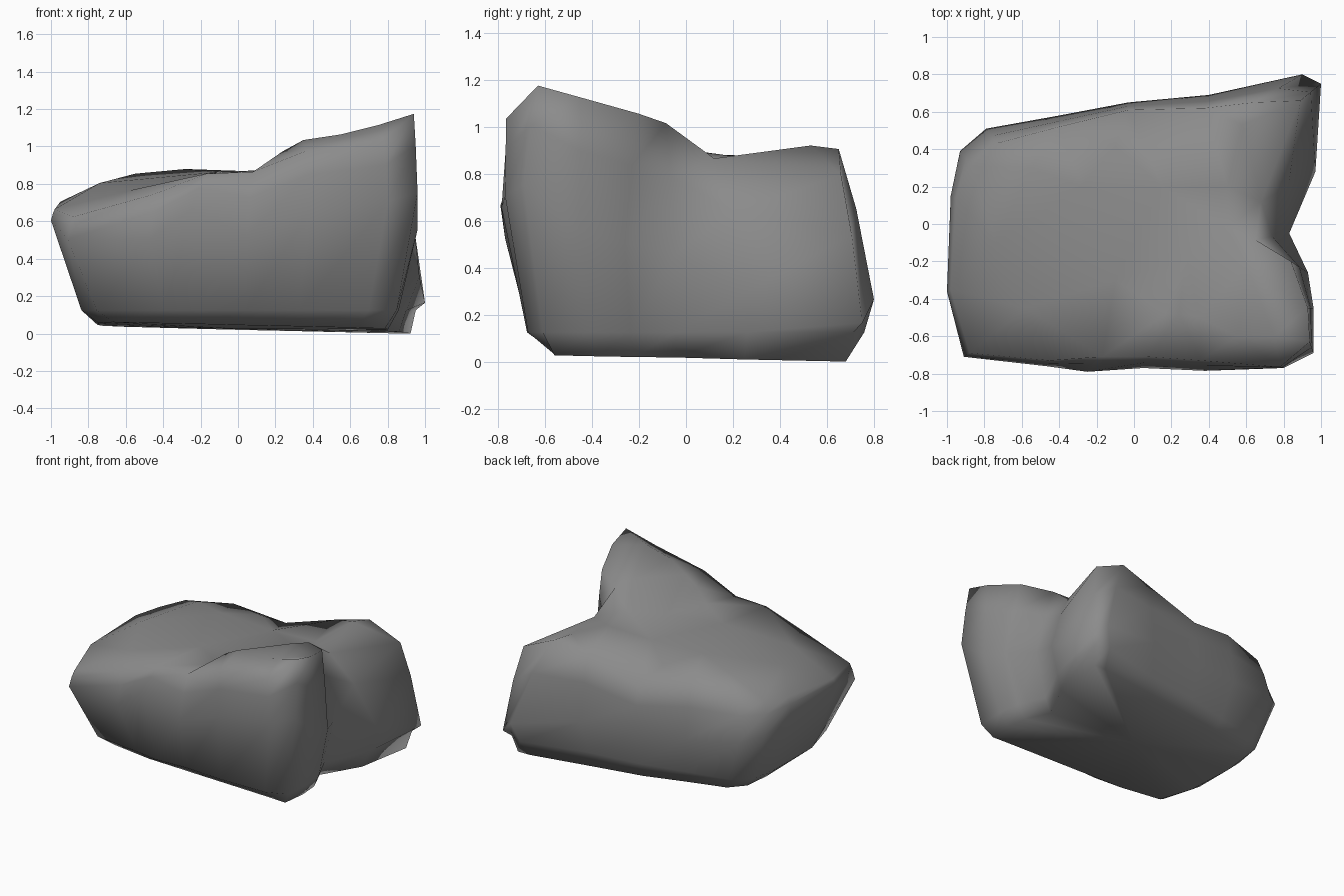
import bpy, bmesh
from mathutils import Vector
from mathutils.geometry import delaunay_2d_cdt

if "Cube" in bpy.data.objects:
    bpy.data.objects.remove(bpy.data.objects["Cube"])

# Columns around the rock: widest point (x, y, z), then top rim point (x, y, z)
columns = [
    (-.91, -.71, .50, -.88, -.69, .62), (-.47, -.76, .50, -.45, -.73, .74),
    (-.25, -.79, .66, -.17, -.71, .85), (.05, -.77, .52, .08, -.71, .86),
    (.38, -.785, .65, .36, -.73, .97), (.80, -.77, .70, .78, -.765, 1.03),
    (.96, -.69, .75, .94, -.63, 1.17), (.96, -.45, .55, .93, -.45, 1.12),
    (.93, -.26, .50, .84, -.20, 1.05), (.83, -.05, .45, .65, -.085, 1.01),
    (.97, .28, .30, .68, .12, .86), (1.0, .75, .16, .89, .66, .79),
    (.90, .80, .26, .64, .65, .90), (.40, .69, .36, .38, .62, .84),
    (-.03, .65, .38, -.03, .61, .71), (-.40, .58, .40, -.40, .52, .79),
    (-.79, .51, .45, -.74, .43, .76), (-.93, .39, .50, -.87, .31, .72),
    (-.98, .15, .58, -.95, .14, .70), (-1.0, -.36, .60, -.98, -.35, .66),
]
# Bumps on the top: front right hump, valley, back plateau, left ridge
bumps = [
    (.17, -.48, .87), (.24, -.48, .97), (.35, -.50, 1.03), (.55, -.60, 1.06),
    (.75, -.60, 1.11), (.60, -.22, 1.04), (.50, -.02, .90), (.28, -.18, .87),
    (-.28, .20, .875), (-.10, -.30, .86), (-.74, -.10, .80), (-.58, -.45, .76),
    (.15, .20, .86), (.50, .20, .87), (.58, .53, .915), (-.55, .30, .85),
    (-.10, .42, .82),
]


def ring_points(col):
    """Points of one column from the underside up to the rim."""
    x, y, z, rx, ry, rz = col
    s = x + y
    k = .80 + (.07 if s > 0 else .04) * s
    low = k + .36 * (1 - k)
    wide, rim = Vector((x, y, z)), Vector((rx, ry, rz))
    upper = wide.lerp(rim, .5)
    upper.z = z + (rz - z) * .6
    yb = max(-.56, min(.68, y * k))
    return [Vector((x * k, yb, .027 - .018 * s)),
            Vector((x * low, y * low, .12)), wide, upper, rim]


bm = bmesh.new()
# Side walls
rings = [[bm.verts.new(p) for p in ring_points(c)] for c in columns]
n = len(rings)
for i in range(n):
    a, b = rings[i], rings[(i + 1) % n]
    for j in range(4):
        bm.faces.new((a[j], b[j], b[j + 1], a[j + 1]))

# Underside
center = bm.verts.new((0, 0, .02))
for i in range(n):
    bm.faces.new((center, rings[(i + 1) % n][0], rings[i][0]))

# Top surface
top = [r[-1] for r in rings] + [bm.verts.new(p) for p in bumps]
tri = delaunay_2d_cdt([v.co.xy for v in top], [], [list(range(n))], 1, 1e-5)
for f in tri[2]:
    bm.faces.new([top[tri[3][i][0]] for i in f])

bmesh.ops.recalc_face_normals(bm, faces=bm.faces)
lowest = min(v.co.z for v in bm.verts)
bmesh.ops.translate(bm, verts=bm.verts, vec=(0, 0, -lowest))
for f in bm.faces:
    f.smooth = True
mesh = bpy.data.meshes.new("rock")
bm.to_mesh(mesh)
bm.free()
rock = bpy.data.objects.new("rock", mesh)
bpy.context.collection.objects.link(rock)

# Dark grey stone
stone = bpy.data.materials.new("stone")
stone.diffuse_color = (.26, .26, .26, 1)
stone.use_nodes = True
stone.node_tree.nodes["Principled BSDF"].inputs["Base Color"].default_value = stone.diffuse_color
mesh.materials.append(stone)
